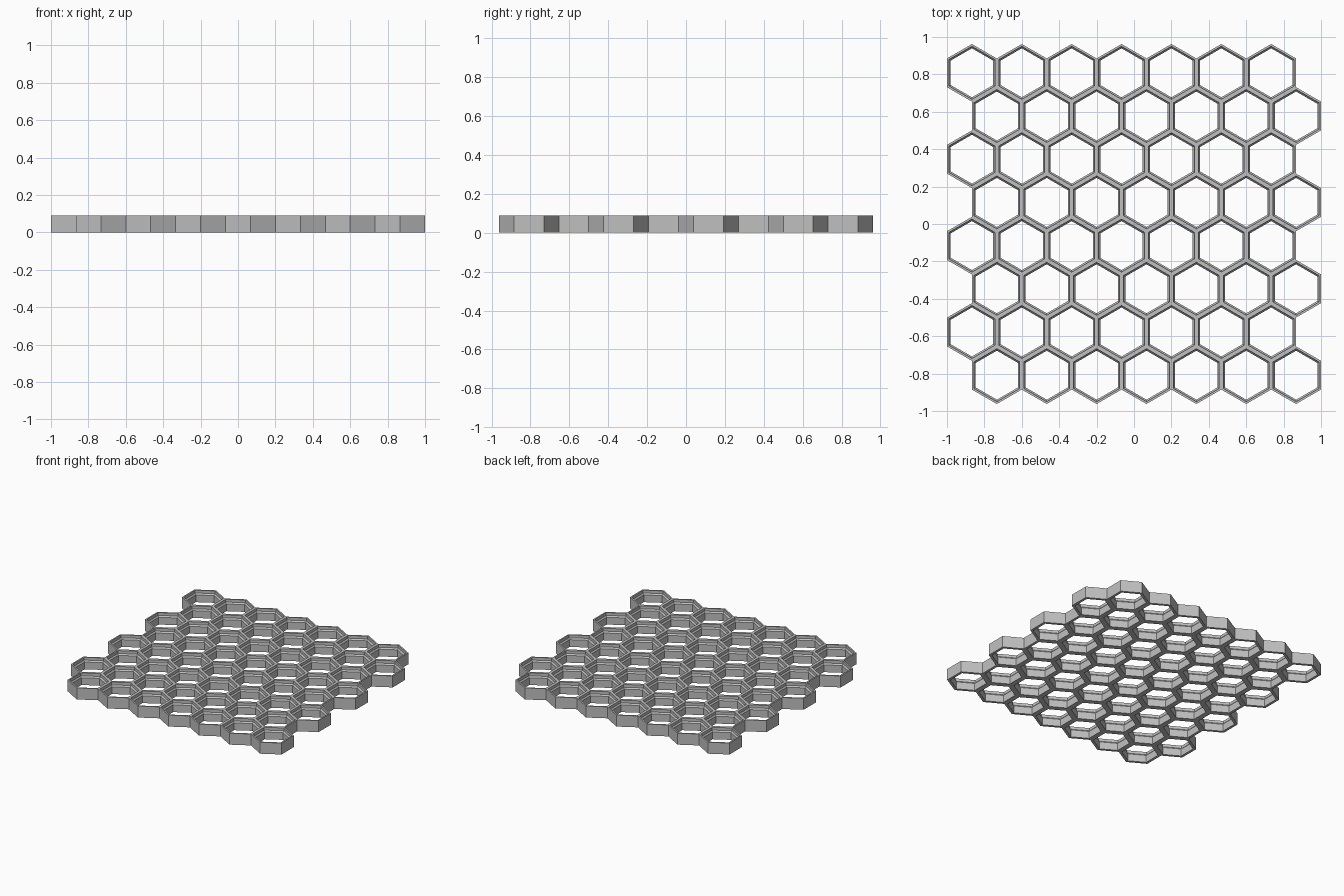
import bpy, bmesh, math
from mathutils import Vector

cube = bpy.data.objects.get("Cube")
if cube:
    bpy.data.objects.remove(cube, do_unlink=True)

COLS, ROWS = 7, 8
PITCH = 2 / (COLS + 0.5)               # cell width across flats
ROW_STEP = PITCH * math.sqrt(3) / 2
HEIGHT = 0.09

# Wall section as (thickness, z): narrow opening below, chamfer, thin lip on top
SECTION = [(0, HEIGHT), (0.011, HEIGHT), (0.011, 0.068), (0.02, 0.057), (0.02, 0), (0, 0)]

# Flat grey plastic
mat = bpy.data.materials.new("grey plastic")
mat.use_nodes = True
grey = (0.53, 0.53, 0.53, 1)
mat.diffuse_color = grey
bsdf = mat.node_tree.nodes["Principled BSDF"]
bsdf.inputs["Base Color"].default_value = grey
bsdf.inputs["Roughness"].default_value = 0.7


def hexagon(bm, centre, thickness, z):
    """Pointed-top ring of six vertices, inset by the wall thickness."""
    radius = (PITCH / 2 - thickness) / math.cos(math.pi / 6)
    ring = []
    for i in range(6):
        a = math.radians(60 * i - 30)
        ring.append(bm.verts.new((centre.x + radius * math.cos(a),
                                  centre.y + radius * math.sin(a), z)))
    return ring


# Staggered cell centres
centres = []
for row in range(ROWS):
    shift = PITCH / 4 if row % 2 == 0 else -PITCH / 4
    for col in range(COLS):
        centres.append(Vector(((col - (COLS - 1) / 2) * PITCH + shift,
                               (row - (ROWS - 1) / 2) * ROW_STEP)))

bm = bmesh.new()
for c in centres:
    rings = [hexagon(bm, c, t, z) for t, z in SECTION]
    for k, upper in enumerate(rings):
        lower = rings[(k + 1) % len(rings)]
        for i in range(6):
            # Leave out the outer wall where another cell joins on
            if k == len(rings) - 1:
                a = math.radians(60 * i)
                beside = c + PITCH * Vector((math.cos(a), math.sin(a)))
                if any((beside - o).length < PITCH / 4 for o in centres):
                    continue
            j = (i + 1) % 6
            bm.faces.new((upper[i], upper[j], lower[j], lower[i]))

# Weld neighbouring cells into one panel
bmesh.ops.remove_doubles(bm, verts=bm.verts, dist=0.0005)
bmesh.ops.recalc_face_normals(bm, faces=bm.faces)
mesh = bpy.data.meshes.new("honeycomb_panel")
bm.to_mesh(mesh)
bm.free()
mesh.materials.append(mat)
panel = bpy.data.objects.new("honeycomb_panel", mesh)
bpy.context.collection.objects.link(panel)
